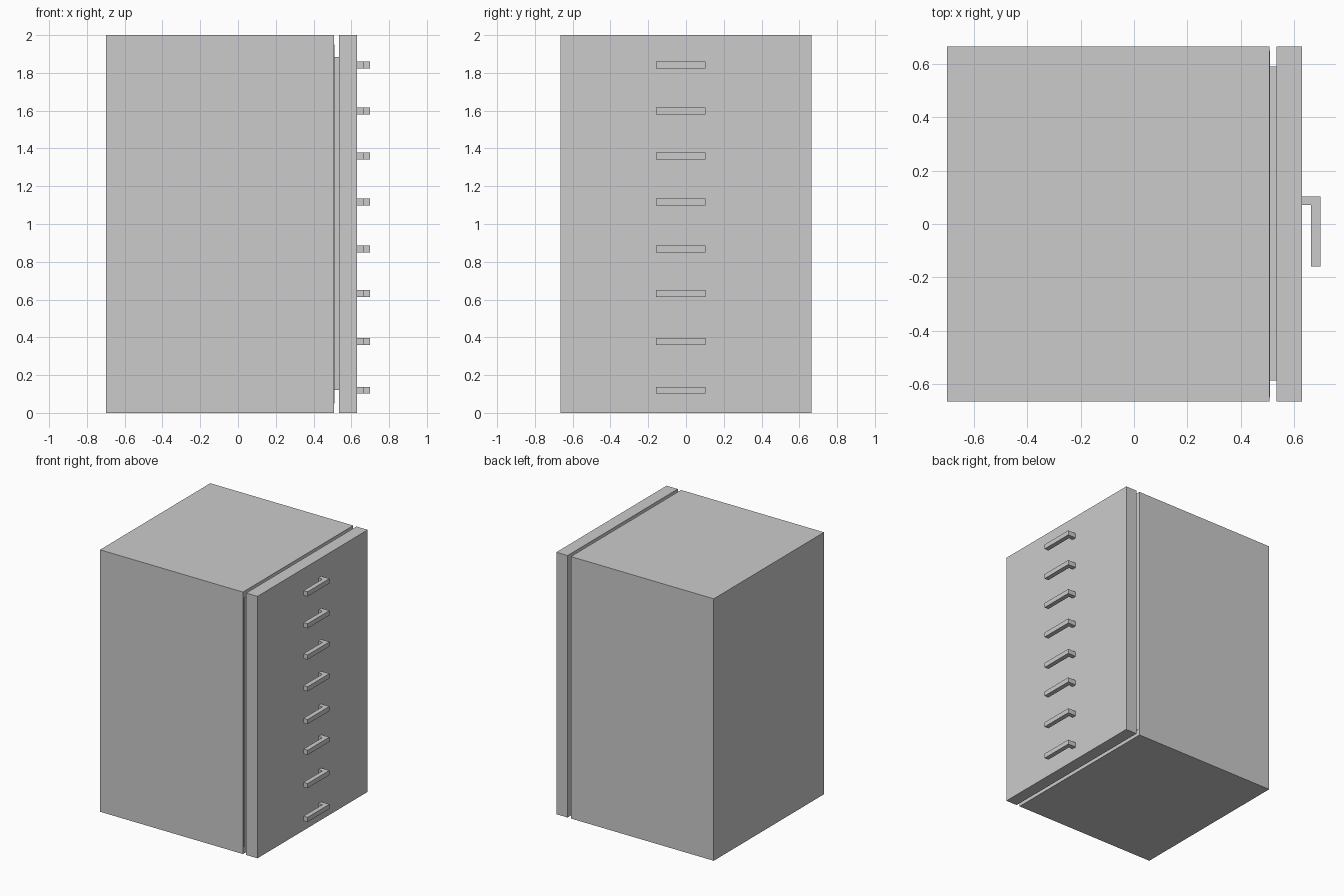
import bpy, bmesh

if "Cube" in bpy.data.objects:
    bpy.data.objects.remove(bpy.data.objects["Cube"])


def extrude_profile(name, points, z0, z1):
    """Solid made from an outline in x/y, raised from z0 to z1."""
    bm = bmesh.new()
    face = bm.faces.new([bm.verts.new((x, y, z0)) for x, y in points])
    top = bmesh.ops.extrude_face_region(bm, geom=[face])["geom"]
    verts = [v for v in top if isinstance(v, bmesh.types.BMVert)]
    bmesh.ops.translate(bm, verts=verts, vec=(0, 0, z1 - z0))
    bmesh.ops.recalc_face_normals(bm, faces=bm.faces)
    mesh = bpy.data.meshes.new(name)
    bm.to_mesh(mesh)
    bm.free()
    obj = bpy.data.objects.new(name, mesh)
    bpy.context.collection.objects.link(obj)
    return obj


def box(name, x0, x1, y0, y1, z0, z1):
    return extrude_profile(name, [(x0, y0), (x1, y0), (x1, y1), (x0, y1)], z0, z1)


# Cabinet body and the full-height front panel
box("cabinet_body", -0.70, 0.507, -0.665, 0.665, 0, 2)
box("front_panel", 0.535, 0.63, -0.665, 0.665, 0, 2)

# Thin facing plate on the body and the recessed spacer in the gap
box("facing_plate", 0.507, 0.510, -0.65, 0.65, 0.05, 1.95)
box("gap_spacer", 0.510, 0.535, -0.587, 0.59, 0.12, 1.885)

# L-shaped handles: short post at one end, bar running along y
handle = [(0.63, 0.104), (0.699, 0.104), (0.699, -0.159),
          (0.664, -0.159), (0.664, 0.071), (0.63, 0.071)]
heights = [0.12, 0.378, 0.632, 0.867, 1.117, 1.36, 1.598, 1.842]
for i, z in enumerate(heights, 1):
    extrude_profile(f"handle_{i}", handle, z - 0.018, z + 0.018)
